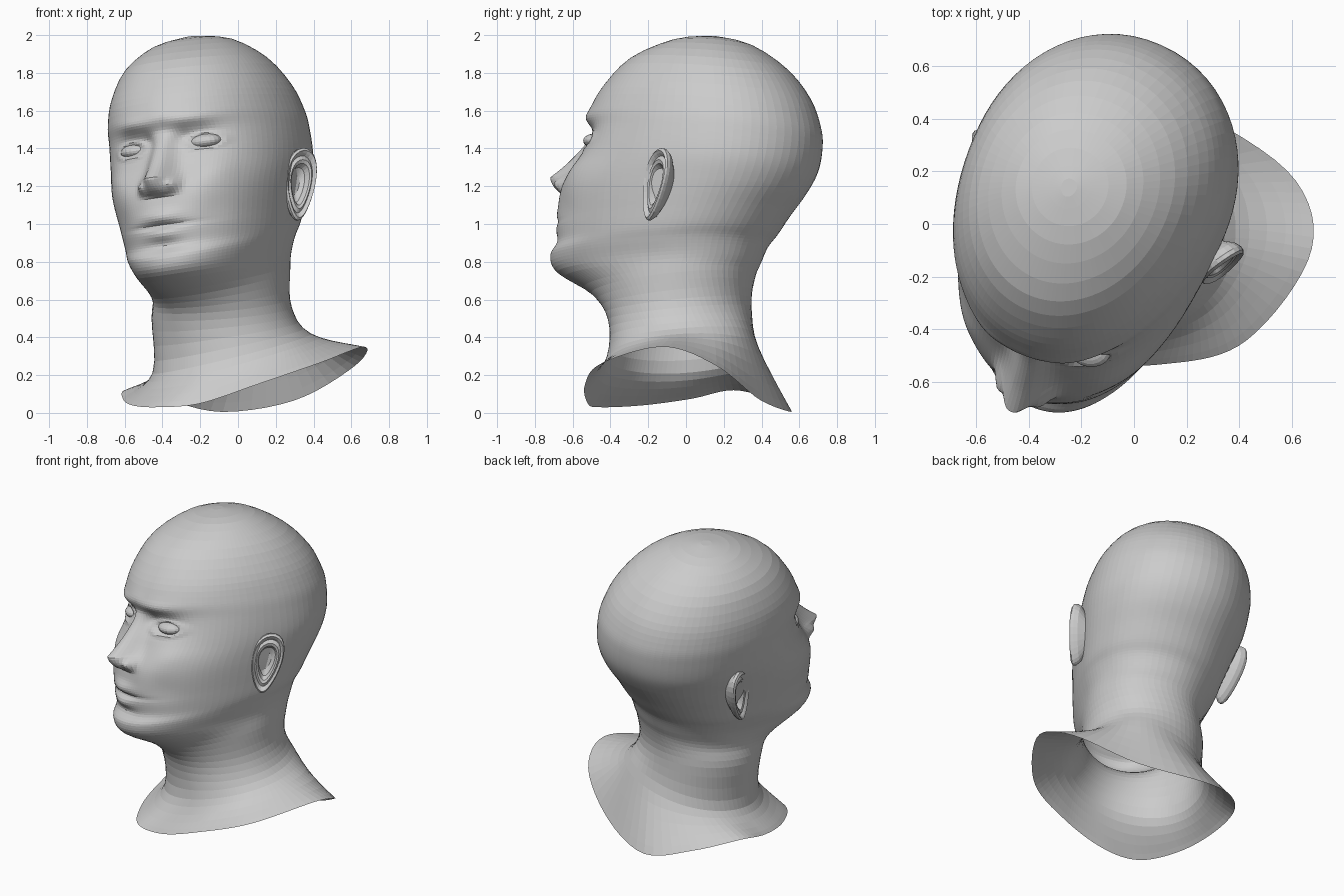
import bpy, bmesh, math
from math import sin, cos, pi, exp, sqrt, radians
from mathutils import Matrix, Vector

if "Cube" in bpy.data.objects:
    bpy.data.objects.remove(bpy.data.objects["Cube"])

# Head frame: turned and tilted; -y is the face, z is up the skull
HEAD = (Matrix.Rotation(radians(-24), 4, 'Z') @ Matrix.Rotation(radians(-7.5), 4, 'Y')
        @ Matrix.Translation((0.025, 0, 0)))
HEAD_INV = HEAD.inverted()
HALF = 52

# Column angles, denser around the face
STEPS = [i / HALF for i in range(-HALF, HALF)]
ANGLES = [pi * s * (0.28 + 0.72 * abs(s)) for s in STEPS]


def ring(frame, fy, fz, by, bz, mid, w, n=2.0, tilt=0.0):
    """Tilted egg-shaped section through a front point and a back point."""
    pts = []
    for t in ANGLES:
        u, v = cos(t), sin(t)
        k = 2 / n if u > 0 else 0.96
        x = w * math.copysign(abs(v) ** k, v)
        y = mid + ((fy - mid) if u > 0 else (by - mid)) * abs(u) ** k
        z = fz + (bz - fz) * (y - fy) / (by - fy) + tilt * x
        pts.append(frame @ Vector((x, y, z)))
    return pts


def spline(p0, p1, p2, p3, t):
    return 0.5 * (2 * p1 + (p2 - p0) * t + (2 * p0 - 5 * p1 + 4 * p2 - p3) * t * t
                  + (3 * p1 - p0 - 3 * p2 + p3) * t ** 3)


def finish(bm, name):
    bmesh.ops.recalc_face_normals(bm, faces=bm.faces)
    me = bpy.data.meshes.new(name)
    bm.to_mesh(me)
    bm.free()
    ob = bpy.data.objects.new(name, me)
    bpy.context.collection.objects.link(ob)
    return ob


def bump(a, c, a0, c0, ra, rc):
    return exp(-((a - a0) / ra) ** 2 - ((c - c0) / rc) ** 2)


def face_relief(a, c):
    """How far the face stands forward of the plain head at (a, c)."""
    a = abs(a)
    h = 0.0
    # nose bridge, tip and wings
    t = (1.50 - c) / 0.25
    if 0 < t <= 1:
        h += 0.155 * t ** 1.1 * exp(-(a / (0.048 + 0.03 * t)) ** 2.4)
    elif t > 1 and c > 1.155:
        h += 0.155 * ((c - 1.155) / 0.095) ** 0.65 * exp(-(a / 0.078) ** 2.4)
    h += 0.045 * bump(a, c, 0.092, 1.21, 0.03, 0.035)
    # brow, eye socket and eyelids
    h += 0.022 * bump(a, c, 0.16, 1.55, 0.13, 0.04) + 0.012 * bump(a, c, 0, 1.57, 0.08, 0.05)
    h -= 0.042 * bump(a, c, 0.18, 1.44, 0.11, 0.065)
    h -= 0.02 * bump(a, c, 0.10, 1.455, 0.04, 0.045)
    e = sqrt(((a - 0.205) / 0.095) ** 2 + ((c - 1.42) / 0.042) ** 2)
    h += 0.012 * exp(-((e - 1) / 0.3) ** 2)
    # cheekbone and hollow
    h += 0.02 * bump(a, c, 0.30, 1.27, 0.09, 0.07) - 0.012 * bump(a, c, 0.28, 1.06, 0.07, 0.09)
    # lips, parting, dip beneath the mouth
    h += 0.024 * bump(a, c, 0, 1.045, 0.10, 0.036) + 0.02 * bump(a, c, 0, 0.95, 0.09, 0.034)
    h -= 0.02 * bump(a, c, 0, 0.997, 0.15, 0.015)
    h -= 0.01 * bump(a, c, 0, 0.89, 0.11, 0.03)
    return h


# Head sections: front y, z, back y, z, widest y, half width, front squareness
head_keys = [
    (-0.01, 2.012, 0.06, 2.012, 0.03, 0.03, 2.0),
    (-0.19, 1.98, 0.25, 1.97, 0.03, 0.21, 2.0),
    (-0.41, 1.88, 0.45, 1.845, 0.04, 0.365, 2.0),
    (-0.545, 1.73, 0.585, 1.69, 0.06, 0.455, 2.05),
    (-0.61, 1.60, 0.65, 1.54, 0.08, 0.492, 2.08),
    (-0.605, 1.49, 0.665, 1.43, 0.08, 0.50, 2.15),
    (-0.645, 1.33, 0.65, 1.31, 0.08, 0.495, 2.3),
    (-0.735, 1.172, 0.60, 1.20, 0.06, 0.47, 2.4),
    (-0.757, 0.99, 0.515, 1.08, 0.02, 0.44, 2.3),
    (-0.755, 0.89, 0.45, 0.98, -0.02, 0.42, 2.25),
    (-0.795, 0.82, 0.40, 0.91, -0.05, 0.395, 2.2),
    (-0.755, 0.735, 0.365, 0.82, -0.05, 0.365, 2.15),
    (-0.55, 0.62, 0.335, 0.74, -0.06, 0.355, 2.0),
]
# the skull leans slightly sideways towards the crown
keys = [ring(HEAD @ Matrix.Translation((-0.05 * max(0, k[1] - 1.1), 0, 0)), *k)
        for k in head_keys]

# Neck sections
neck = Matrix.Translation((-0.08, 0, 0)) @ Matrix.Rotation(radians(-14), 4, 'Z')
low_neck = Matrix.Translation((-0.03, 0, 0)) @ Matrix.Rotation(radians(-6), 4, 'Z')
keys.append(ring(neck, -0.415, 0.49, 0.345, 0.57, -0.03, 0.37, 2.0, 0.05))
keys.append(ring(low_neck, -0.42, 0.28, 0.385, 0.35, -0.03, 0.42, 2.0, 0.24))

# Open shoulder edge, every 30 degrees from the front towards +x
edge = [Vector(p) for p in [
    (-0.20, -0.52, 0.05), (0.10, -0.535, 0.15), (0.42, -0.45, 0.26), (0.67, -0.12, 0.35),
    (0.62, 0.16, 0.25), (0.31, 0.39, 0.07), (-0.08, 0.56, 0.005), (-0.38, 0.46, 0.07),
    (-0.59, 0.25, 0.12), (-0.61, 0.03, 0.075), (-0.56, -0.23, 0.04), (-0.43, -0.455, 0.03)]]
last = []
for t in ANGLES:
    f = (t % (2 * pi)) / (pi / 6)
    i = int(f)
    last.append(spline(*[edge[(i + j) % 12] for j in (-1, 0, 1, 2)], f - i))
keys.append(last)

# Loft the sections into one skin
divisions = [3, 3, 3, 4, 8, 13, 14, 14, 7, 5, 5, 4, 4, 4, 5]
rows = []
for i, count in enumerate(divisions):
    q = [keys[max(0, min(len(keys) - 1, i + j))] for j in (-1, 0, 1, 2)]
    for s in range(count):
        rows.append([spline(*p, s / count) for p in zip(*q)])
rows.append(keys[-1])

bm = bmesh.new()
grid = []
for row in rows:
    verts = []
    for p in row:
        q = HEAD_INV @ p
        if q.y < -0.2 and q.z > 0.8:
            fade = min(1, (-0.2 - q.y) / 0.15)
            q.y -= face_relief(q.x, q.z) * fade
            p = HEAD @ q
        verts.append(bm.verts.new(p))
    grid.append(verts)
n = len(ANGLES)
bm.faces.new(grid[0])
for r0, r1 in zip(grid, grid[1:]):
    for j in range(n):
        bm.faces.new((r0[j], r0[(j + 1) % n], r1[(j + 1) % n], r1[j]))
finish(bm, "head_and_neck")


# Eyeballs
def make_eye(side, name):
    bm = bmesh.new()
    m = (HEAD @ Matrix.Translation((side * 0.2 - 0.005, -0.497, 1.42))
         @ Matrix.Diagonal((0.09, 0.075, 0.042, 1)))
    bmesh.ops.create_uvsphere(bm, u_segments=20, v_segments=12, radius=1, matrix=m)
    finish(bm, name)


# Ears: concentric loops give the back, the rolled rim, the fold and the bowl
def make_ear(side, name):
    profile = [(0.5, -0.075), (0.9, -0.03), (1.0, -0.005), (1.0, 0.012), (0.93, 0.022),
               (0.86, 0.014), (0.79, 0.002), (0.68, 0.012), (0.58, 0.006), (0.48, -0.025),
               (0.25, -0.04)]
    across = Vector((0.53, 0.85, 0)).normalized()
    out = Vector((across.y, -across.x, 0))
    centre = Vector((0.492, -0.012, 1.152))
    bm = bmesh.new()
    loops = []
    for r, h in profile:
        loop = []
        for i in range(28):
            t = 2 * pi * i / 28
            up = 0.19 * r * sin(t)
            wide = 0.095 * r * cos(t) * (1 + 0.3 * sin(t)) + 0.22 * up
            p = centre + across * wide + out * h + Vector((0, 0, up))
            p.x *= side
            loop.append(bm.verts.new(HEAD @ p))
        loops.append(loop)
    for l0, l1 in zip(loops, loops[1:]):
        for j in range(28):
            k = (j + 1) % 28
            bm.faces.new((l0[j], l0[k], l1[k], l1[j]))
    bm.faces.new(loops[-1])
    finish(bm, name)


for side, label in ((-1, "left"), (1, "right")):
    make_eye(side, "eye_" + label)
    make_ear(side, "ear_" + label)
